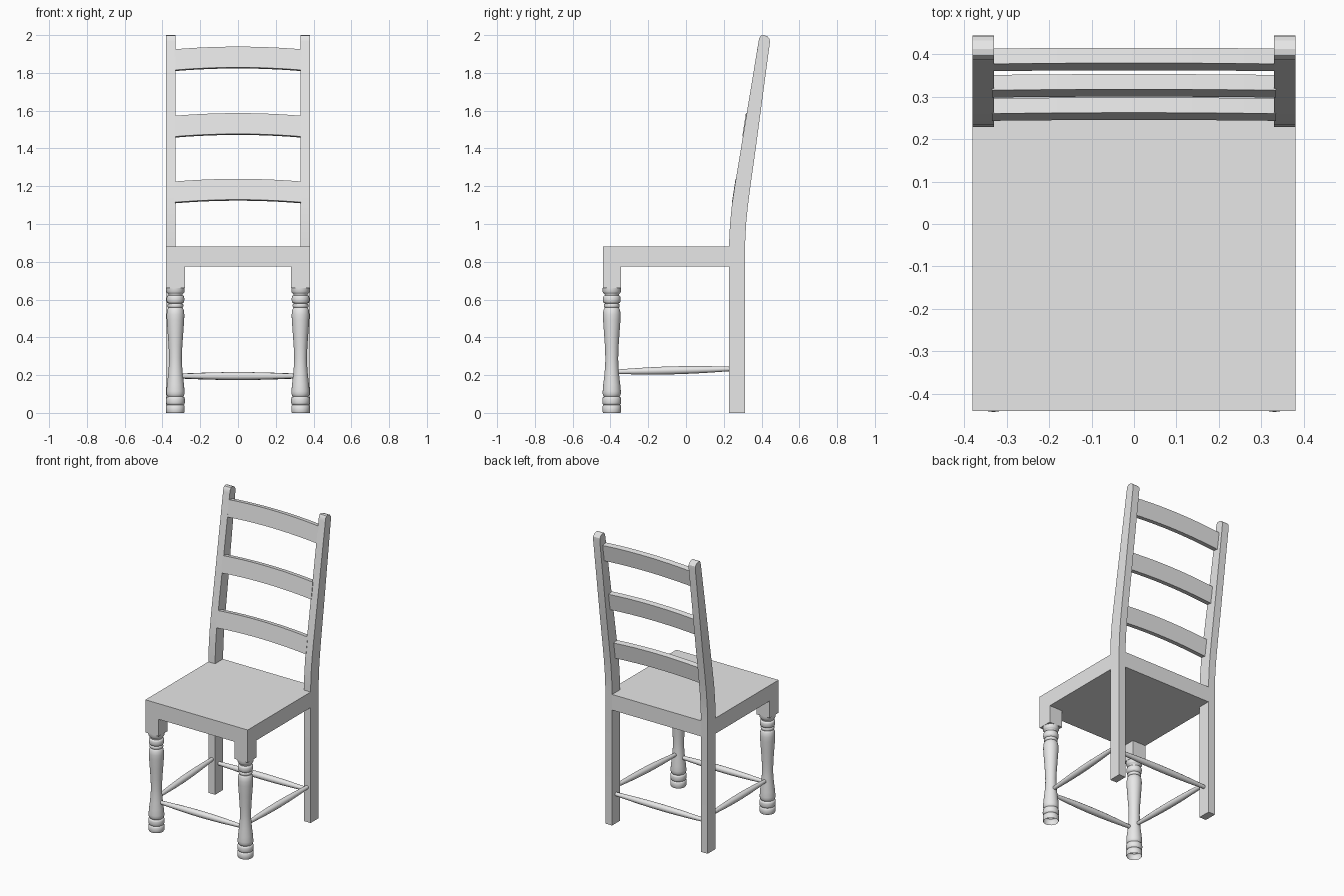
import bpy, bmesh, math
from mathutils import Vector, Matrix

cube = bpy.data.objects.get("Cube")
if cube:
    bpy.data.objects.remove(cube, do_unlink=True)

GREY = (0.8, 0.8, 0.8, 1.0)
mat = bpy.data.materials.new("plain_grey")
mat.use_nodes = True
mat.diffuse_color = GREY
bsdf = next(n for n in mat.node_tree.nodes if n.type == 'BSDF_PRINCIPLED')
bsdf.inputs["Base Color"].default_value = GREY


def finish(name, bm, smooth=None):
    """Turn a bmesh into a named object, optionally smooth below an angle."""
    bmesh.ops.recalc_face_normals(bm, faces=bm.faces)
    mesh = bpy.data.meshes.new(name)
    bm.to_mesh(mesh)
    bm.free()
    mesh.materials.append(mat)
    obj = bpy.data.objects.new(name, mesh)
    bpy.context.collection.objects.link(obj)
    if smooth:
        bpy.ops.object.select_all(action='DESELECT')
        obj.select_set(True)
        bpy.context.view_layer.objects.active = obj
        bpy.ops.object.shade_smooth_by_angle(angle=math.radians(smooth))
    return obj


def box(name, low, high):
    low, high = Vector(low), Vector(high)
    bm = bmesh.new()
    bmesh.ops.create_cube(bm, size=1)
    bmesh.ops.scale(bm, vec=high - low, verts=bm.verts)
    bmesh.ops.translate(bm, vec=(low + high) / 2, verts=bm.verts)
    return finish(name, bm)


def extrude_outline(name, points, offset, smooth):
    bm = bmesh.new()
    face = bm.faces.new([bm.verts.new(p) for p in points])
    grown = bmesh.ops.extrude_face_region(bm, geom=[face], use_keep_orig=True)
    verts = [v for v in grown["geom"] if isinstance(v, bmesh.types.BMVert)]
    bmesh.ops.translate(bm, vec=offset, verts=verts)
    return finish(name, bm, smooth)


def turned(name, profile, start, end, sides, smooth):
    """Lathe (radius, distance) pairs along the axis from start to end."""
    start, end = Vector(start), Vector(end)
    turn = (end - start).to_track_quat('Z', 'Y').to_matrix().to_4x4()
    place = Matrix.Translation(start) @ turn
    bm = bmesh.new()
    rings = []
    for r, d in profile:
        angles = [math.tau * i / sides for i in range(sides)]
        rings.append([bm.verts.new(place @ Vector((r * math.cos(a), r * math.sin(a), d)))
                      for a in angles])
    for a, b in zip(rings, rings[1:]):
        for i in range(sides):
            j = (i + 1) % sides
            bm.faces.new((a[i], a[j], b[j], b[i]))
    return finish(name, bm, smooth)


def bead(low, high, neck, bulge, steps=6):
    """Rounded ring of a turning."""
    return [(neck + (bulge - neck) * math.sin(math.pi * i / steps) ** 0.6,
             low + (high - low) * (1 - math.cos(math.pi * i / steps)) / 2)
            for i in range(steps + 1)]


def spindle(name, start, end, thin=0.012, thick=0.021, steps=10):
    """Stretcher that swells towards its middle."""
    length = (Vector(end) - Vector(start)).length
    profile = [(thin + (thick - thin) * math.sin(math.pi * i / steps), length * i / steps)
               for i in range(steps + 1)]
    turned(name, profile, start, end, 12, 40)


# Seat
box("seat", (-0.38, -0.44, 0.775), (0.38, 0.312, 0.88))

# Rear posts: straight leg that sweeps back above the seat
post_outline = [(0.228, 0), (0.228, 0.9), (0.233, 1.0), (0.243, 1.1), (0.258, 1.2),
                (0.291, 1.4), (0.384, 1.965), (0.388, 1.985), (0.397, 1.998),
                (0.412, 2.0), (0.432, 1.993), (0.443, 1.978), (0.444, 1.96),
                (0.369, 1.4), (0.341, 1.2), (0.328, 1.1), (0.318, 1.0),
                (0.313, 0.9), (0.313, 0)]

# Turned part of the front legs
leg_profile = [(0.046, 0), (0.049, 0.006), (0.049, 0.036), (0.045, 0.041)]
leg_profile += bead(0.042, 0.086, 0.041, 0.05)
leg_profile += [(0.044, 0.09), (0.048, 0.1), (0.048, 0.115), (0.045, 0.15),
                (0.039, 0.2), (0.035, 0.25), (0.034, 0.29), (0.036, 0.35),
                (0.041, 0.42), (0.046, 0.49), (0.047, 0.52), (0.044, 0.545),
                (0.038, 0.556)]
leg_profile += bead(0.558, 0.578, 0.036, 0.042)
leg_profile += bead(0.58, 0.622, 0.037, 0.047)
leg_profile += [(0.037, 0.627), (0.044, 0.634), (0.049, 0.642), (0.049, 0.662)]

for side, s in (("left", 1), ("right", -1)):
    extrude_outline(f"{side}_rear_post", [(s * 0.33, y, z) for y, z in post_outline],
                    (s * 0.05, 0, 0), 25)
    x1, x2 = sorted((s * 0.281, s * 0.38))
    box(f"{side}_front_leg_block", (x1, -0.44, 0.66), (x2, -0.345, 0.776))
    turned(f"{side}_front_leg", leg_profile, (s * 0.331, -0.393, 0),
           (s * 0.331, -0.393, 1), 24, 50)
    spindle(f"{side}_stretcher", (s * 0.333, -0.36, 0.218), (s * 0.353, 0.235, 0.233))

spindle("front_stretcher", (-0.295, -0.393, 0.195), (0.295, -0.393, 0.195))
spindle("rear_stretcher", (-0.335, 0.27, 0.195), (0.335, 0.27, 0.195))

# Arched back slats, leaning with the posts
LEAN = 0.155
STEPS = 12
for name, y, z in (("lower", 0.243, 1.115), ("middle", 0.298, 1.463), ("upper", 0.36, 1.815)):
    outline = []
    for height, order in ((0, 1), (0.11, -1)):
        for i in range(STEPS + 1)[::order]:
            t = 2 * i / STEPS - 1
            h = height + 0.014 * (1 - t * t)
            outline.append((0.335 * t, y + LEAN * h, z + h))
    extrude_outline(f"{name}_back_slat", outline, (0, 0.036, -0.036 * LEAN), 30)
